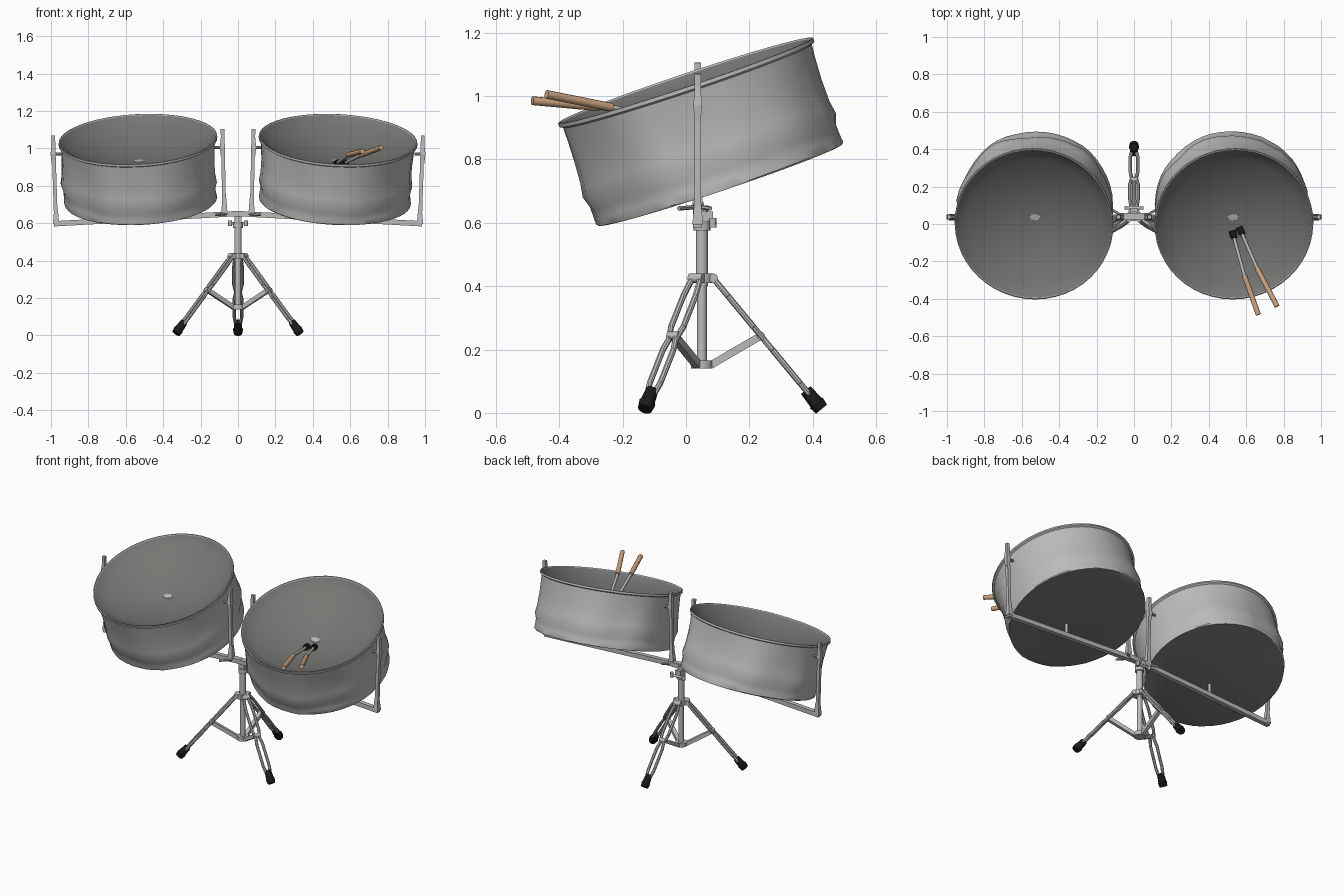
import bpy, bmesh, math, random
from mathutils import Vector, Matrix

if "Cube" in bpy.data.objects:
    bpy.data.objects.remove(bpy.data.objects["Cube"])

random.seed(4)

def material(name, rgb):
    m = bpy.data.materials.new(name)
    m.diffuse_color = (*rgb, 1)
    m.use_nodes = True
    m.node_tree.nodes["Principled BSDF"].inputs["Base Color"].default_value = m.diffuse_color
    return m

STEEL = material("steel grey", (0.50, 0.50, 0.50))
BOWL = material("dark bowl grey", (0.18, 0.18, 0.172))
BLACK = material("black rubber", (0.010, 0.010, 0.010))
WOOD = material("tan grip", (0.62, 0.38, 0.22))

def finish(name, bm, mats, matrix=None, smooth=True):
    bmesh.ops.recalc_face_normals(bm, faces=bm.faces)
    me = bpy.data.meshes.new(name)
    bm.to_mesh(me)
    bm.free()
    ob = bpy.data.objects.new(name, me)
    bpy.context.collection.objects.link(ob)
    for m in mats:
        me.materials.append(m)
    if matrix:
        ob.matrix_world = matrix
    if smooth:
        bpy.ops.object.select_all(action='DESELECT')
        ob.select_set(True)
        bpy.context.view_layer.objects.active = ob
        bpy.ops.object.shade_smooth_by_angle(angle=math.radians(40))
    return ob

def rod(bm, a, b, r1, r2=None, n=10):
    a, b = Vector(a), Vector(b)
    d = b - a
    mat = (Matrix.Translation((a + b) / 2) @ d.to_track_quat('Z', 'Y').to_matrix().to_4x4()
           @ Matrix.Rotation(math.pi / 4, 4, 'Z'))
    bmesh.ops.create_cone(bm, cap_ends=True, segments=n, radius1=r1,
                          radius2=r1 if r2 is None else r2, depth=d.length, matrix=mat)

def path(bm, pts, r, n=8):
    for a, b in zip(pts, pts[1:]):
        rod(bm, a, b, r, n=n)

def box(bm, c, size):
    bmesh.ops.create_cube(bm, size=1, matrix=Matrix.Translation(c) @ Matrix.Diagonal((*size, 1)))

# ---- drums: revolved shell with a dented wall, sunken bowl and closed base
N = 48
def drum(side):
    bm = bmesh.new()
    # (radius, depth below rim, dent amount, material of the band above)
    prof = [(0.032, 0.119, 0, 1)]
    prof += [(0.415 * s, 0.12 * (1 - s * s), 0, 1) for s in (0.25, 0.4, 0.55, 0.7, 0.85, 1.0)]
    prof += [(0.418, -0.005, 0, 0), (0.424, -0.004, 0, 0), (0.425, 0.008, 0, 0), (0.414, 0.014, 0, 0),
             (0.411, 0.06, 0.003, 0), (0.409, 0.13, 0.007, 0), (0.411, 0.2, 0.009, 0),
             (0.418, 0.245, 0.009, 0), (0.407, 0.28, 0.008, 0), (0.408, 0.31, 0.006, 0),
             (0.410, 0.338, 0.003, 0), (0.406, 0.343, 0, 0)]
    dents = [random.uniform(-1, 1) for _ in range(N)]
    dents = [(dents[i - 1] + dents[i] + dents[(i + 1) % N]) / 1.6 for i in range(N)]
    rings = []
    for r, d, k, _ in prof:
        ring = []
        for i in range(N):
            t = 2 * math.pi * i / N
            rr = r + k * dents[i]
            ring.append(bm.verts.new((rr * math.cos(t), rr * math.sin(t), -d + 0.8 * k * dents[(i + 9) % N])))
        rings.append(ring)
    for j in range(len(rings) - 1):
        for i in range(N):
            k = (i + 1) % N
            f = bm.faces.new((rings[j][i], rings[j][k], rings[j + 1][k], rings[j + 1][i]))
            f.material_index = prof[j + 1][3]
    bm.faces.new(rings[0]).material_index = 1      # bowl centre
    bm.faces.new(rings[-1]).material_index = 1     # underside
    pose = (Matrix.Translation((side * 0.535, 0, 1.045)) @ Matrix.Rotation(side * math.radians(3), 4, 'Y')
            @ Matrix.Rotation(math.radians(18.5), 4, 'X'))
    finish("left_drum" if side < 0 else "right_drum", bm, [STEEL, BOWL], pose)
    # small steel plate at the bowl centre
    bm = bmesh.new()
    bmesh.ops.create_cone(bm, cap_ends=True, segments=10, radius1=0.032, radius2=0.03, depth=0.003,
                          matrix=Matrix.Translation((0, 0, -0.1185)) @ Matrix.Diagonal((1, 0.65, 1, 1)))
    finish("left_centre_plate" if side < 0 else "right_centre_plate", bm, [STEEL], pose)

for side in (-1, 1):
    drum(side)

# ---- support arms: drooping bar, uprights, pivot bolts and brackets
for side in (-1, 1):
    tag = "left" if side < 0 else "right"
    bm = bmesh.new()
    rod(bm, (0, 0.037, 0.652), (side * 0.985, 0.037, 0.597), 0.02, n=4)
    finish(tag + "_cross_bar", bm, [STEEL], smooth=False)
    bm = bmesh.new()
    rod(bm, (side * 0.54, 0.037, 0.625), (side * 0.54, 0.037, 0.75), 0.009)
    finish(tag + "_rest_pin", bm, [STEEL])
    for part, x0, z0, x1, z1, inward in (("outer", 0.973, 0.595, 0.988, 1.07, -1),
                                         ("inner", 0.073, 0.655, 0.083, 1.105, 1)):
        bm = bmesh.new()
        rod(bm, (side * x0, 0.037, z0), (side * x1, 0.037, z1), 0.014, n=4)
        rod(bm, (side * x0, 0.037, z0), (side * x0, 0.037, z0 + 0.08), 0.024, 0.014, n=4)
        zb = z1 - 0.1
        rod(bm, (side * (x1 - inward * 0.008), 0.037, zb), (side * (x1 + inward * 0.045), 0.037, zb), 0.008)
        rod(bm, (side * x1, 0.037, zb - 0.05), (side * x1, 0.037, zb), 0.012, 0.02, n=4)
        rod(bm, (side * x1, 0.037, zb), (side * x1, 0.037, zb + 0.06), 0.02, 0.012, n=4)
        finish(f"{tag}_{part}_upright", bm, [STEEL], smooth=False)
    bm = bmesh.new()
    for dy in (-0.06, 0.04):
        rod(bm, (side * 0.05, 0.037, 0.65), (side * 0.12, 0.037 + dy, 0.645), 0.007, n=6)
    finish(tag + "_bar_gusset", bm, [STEEL])

# ---- centre column with clamps and collars
PY = 0.05
bm = bmesh.new()
rod(bm, (0, PY, 0.40), (0, PY, 0.655), 0.019, n=16)
rod(bm, (0, PY, 0.14), (0, PY, 0.42), 0.016, n=16)
rod(bm, (0, PY, 0.575), (0, PY, 0.605), 0.027, n=16)
rod(bm, (0, PY, 0.41), (0, PY, 0.44), 0.036, n=12)
rod(bm, (0, PY, 0.14), (0, PY, 0.165), 0.035, n=12)
finish("stand_column", bm, [STEEL])
bm = bmesh.new()
box(bm, (0, 0.04, 0.65), (0.16, 0.035, 0.028))
box(bm, (0, 0.06, 0.62), (0.04, 0.05, 0.03))
rod(bm, (-0.05, 0.085, 0.6), (0.05, 0.085, 0.6), 0.008)
for x in (-0.042, 0.042):
    rod(bm, (x, 0.085, 0.585), (x, 0.085, 0.615), 0.011)
finish("bar_clamp", bm, [STEEL])

# ---- tripod: three double-rail legs with braces and rubber feet
for name, deg in (("back", 90), ("front_right", -28.5), ("front_left", 208.5)):
    out = Vector((math.cos(math.radians(deg)), math.sin(math.radians(deg)), 0))
    lat = Vector((-out.y, out.x, 0))
    base = Vector((0, PY, 0))
    top = base + out * 0.036 + Vector((0, 0, 0.425))
    foot = base + out * 0.37 + Vector((0, 0, 0.021))
    bm = bmesh.new()
    for s in (-1, 1):
        pts = [top.lerp(foot, t) + lat * s * w for t, w in
               ((0, 0.014), (0.14, 0.022), (0.38, 0.022), (0.48, 0.012), (0.56, 0.019), (0.82, 0.019), (0.95, 0.008))]
        path(bm, pts, 0.0095)
    mid = top.lerp(foot, 0.45)
    # brace to the lower collar
    rod(bm, base + out * 0.03 + Vector((0, 0, 0.152)), mid, 0.0165, n=4)
    rod(bm, mid - lat * 0.02, mid + lat * 0.02, 0.013)
    rod(bm, top - lat * 0.024, top + lat * 0.024, 0.015)
    finish(name + "_leg", bm, [STEEL])
    bm = bmesh.new()
    d = (foot - top).normalized()
    rod(bm, foot - d * 0.066, foot - d * 0.01, 0.02, 0.024, n=12)
    rod(bm, foot - d * 0.014, foot + d * 0.012, 0.027, 0.023, n=12)
    finish(name + "_foot", bm, [BLACK])

# ---- pair of mallets resting in the right drum
for name, head, grip, end in (("left", (0.53, -0.055, 0.921), (0.59, -0.275, 0.966), (0.665, -0.485, 0.985)),
                              ("right", (0.57, -0.035, 0.921), (0.657, -0.235, 0.964), (0.765, -0.44, 1.005))):
    bm = bmesh.new()
    rod(bm, head, grip, 0.009)
    finish(name + "_mallet_shaft", bm, [STEEL])
    bm = bmesh.new()
    rod(bm, grip, end, 0.014)
    finish(name + "_mallet_grip", bm, [WOOD])
    bm = bmesh.new()
    h = Vector(head)
    d = (Vector(grip) - h).normalized()
    rod(bm, h - d * 0.018, h + d * 0.022, 0.02, 0.017, n=12)
    finish(name + "_mallet_head", bm, [BLACK])
